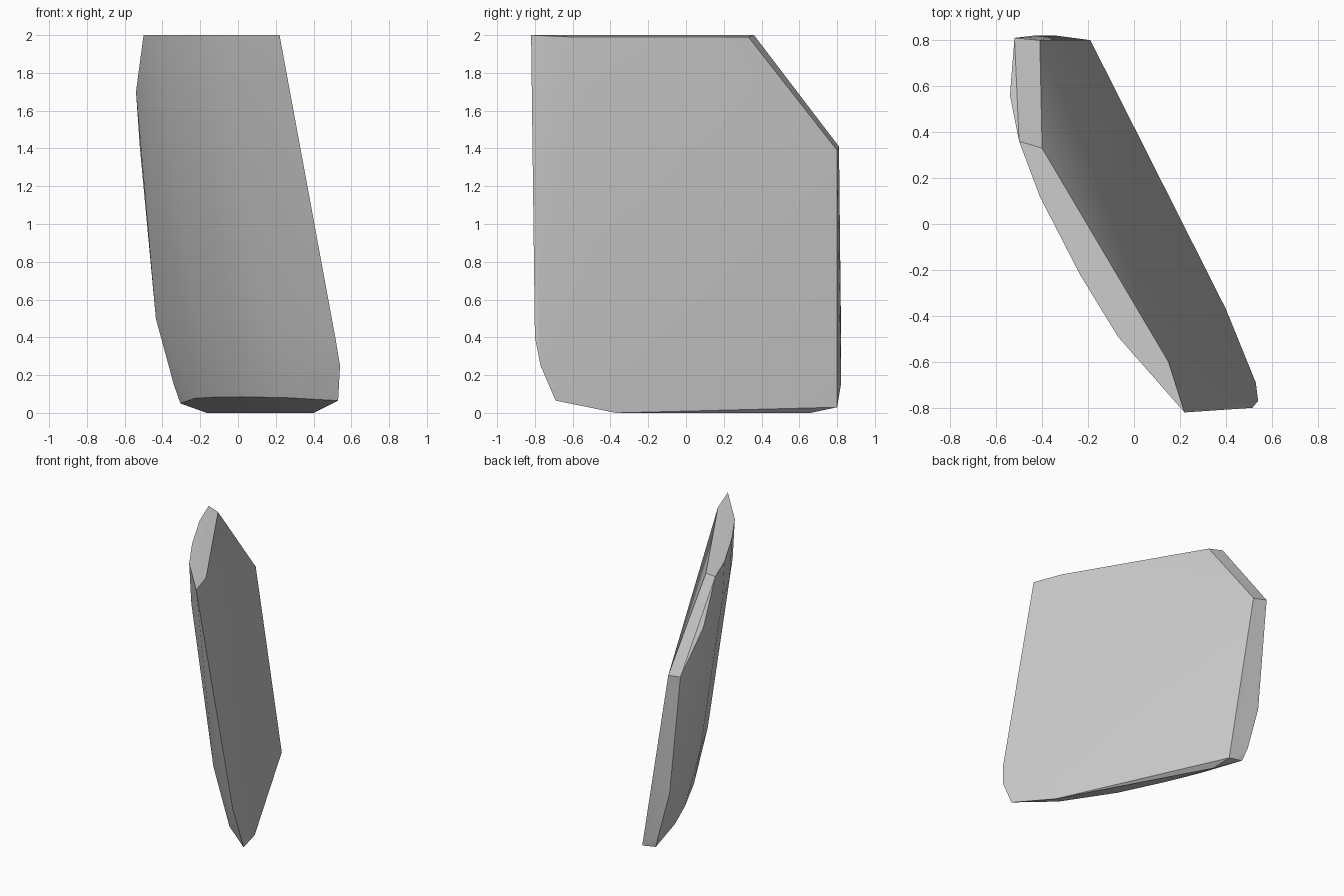
import bpy
import bmesh
import math
from mathutils import Vector

default_cube = bpy.data.objects.get("Cube")
if default_cube:
    bpy.data.objects.remove(default_cube, do_unlink=True)


def flat_material(name, colour):
    material = bpy.data.materials.new(name)
    material.use_nodes = True
    material.diffuse_color = colour
    shader = next(n for n in material.node_tree.nodes if n.type == "BSDF_PRINCIPLED")
    shader.inputs["Base Color"].default_value = colour
    return material


def leaned(points, height, shift):
    """Place a plan profile at a height, slid sideways by the lean of the panel."""
    return [Vector((x + shift, y, height)) for x, y in points]


def hull_object(name, points, material):
    """Wrap a convex skin around the profiles and merge its coplanar faces."""
    bm = bmesh.new()
    for point in points:
        bm.verts.new(point)
    bmesh.ops.convex_hull(bm, input=bm.verts)
    loose = [v for v in bm.verts if not v.link_faces]
    bmesh.ops.delete(bm, geom=loose, context="VERTS")
    bmesh.ops.dissolve_limit(bm, angle_limit=math.radians(1), verts=bm.verts, edges=bm.edges)
    bmesh.ops.recalc_face_normals(bm, faces=bm.faces)
    mesh = bpy.data.meshes.new(name)
    bm.to_mesh(mesh)
    bm.free()
    mesh.materials.append(material)
    panel = bpy.data.objects.new(name, mesh)
    bpy.context.collection.objects.link(panel)
    return panel


# Flat inner face, clockwise from its upper back corner
inner_face = [(-.4, .33, 1.99), (-.41, .8, 1.39), (-.19, .8, .03), (.4, -.37, 0),
              (.53, -.69, .065), (.54, -.77, .25), (.515, -.8, .4),
              (.22, -.82, 2), (.15, -.6, 1.99)]

# Bowed outer face: one plan arc repeated at the top, the shoulder and near the foot
outer_arc = [(-.5, .36), (-.41, .12), (-.235, -.22), (-.07, -.49)]
outer_face = leaned(outer_arc, 2, 0) + leaned(outer_arc, 1.7, .018) + leaned(outer_arc, .5, .205)

# Clipped upper corner and rounded back edge
back_edge = [(-.54, .56, 1.7), (-.52, .81, 1.41), (-.435, .82, .5),
             (-.34, .82, .15), (-.305, .8, .05)]

# Underside: curved rim and shallow keel
underside = [(-.23, .46, .077), (-.13, .2, .083), (.03, -.14, .085),
             (.27, -.49, .08), (-.165, .66, 0)]

grey = flat_material("plain grey", (.6, .6, .6, 1))
panel = hull_object("curved_panel", inner_face + outer_face + back_edge + underside, grey)

# Smooth the bowed surfaces and keep the rim crisp
bpy.ops.object.select_all(action="DESELECT")
panel.select_set(True)
bpy.context.view_layer.objects.active = panel
bpy.ops.object.shade_smooth_by_angle(angle=math.radians(30))
